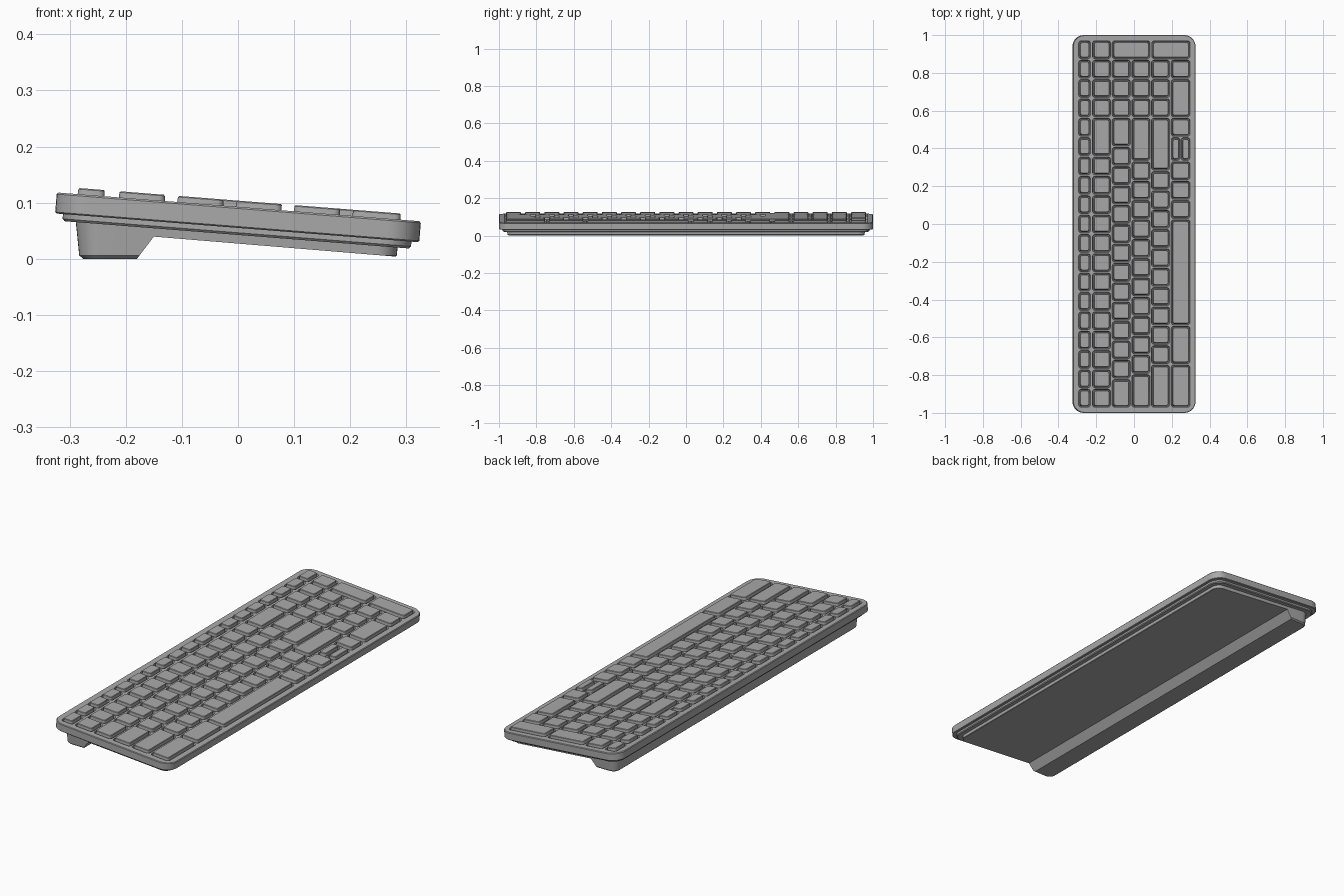
import bpy, bmesh, math
from mathutils import Matrix

if "Cube" in bpy.data.objects:
    bpy.data.objects.remove(bpy.data.objects["Cube"])

grey = bpy.data.materials.new("mid_grey")
grey.diffuse_color = (0.4, 0.4, 0.4, 1)
grey.use_nodes = True
grey.node_tree.nodes["Principled BSDF"].inputs["Base Color"].default_value = grey.diffuse_color

# The upper case slopes down towards +x
TILT = Matrix.Translation((0.0015, 0, 0.0925)) @ Matrix.Rotation(0.079, 4, 'Y')


def loft(bm, cx, cy, hx, hy, r, sections, n=5):
    """Rounded rectangle lofted through (z, inset) sections, capped."""
    rings = []
    for z, inset in sections:
        rr = max(r - inset, 0.003)
        ring = []
        for k, (sx, sy) in enumerate(((1, 1), (-1, 1), (-1, -1), (1, -1))):
            for i in range(n):
                a = math.pi / 2 * (k + i / (n - 1))
                ring.append(bm.verts.new((
                    cx + sx * (hx - inset - rr) + rr * math.cos(a),
                    cy + sy * (hy - inset - rr) + rr * math.sin(a), z)))
        rings.append(ring)
    for lo, hi in zip(rings, rings[1:]):
        for i in range(len(lo)):
            j = (i + 1) % len(lo)
            bm.faces.new((lo[i], lo[j], hi[j], hi[i]))
    bm.faces.new(rings[0][::-1])
    bm.faces.new(rings[-1])


def finish(bm, name, matrix=None):
    if matrix:
        bm.transform(matrix)
    bmesh.ops.recalc_face_normals(bm, faces=bm.faces)
    me = bpy.data.meshes.new(name)
    bm.to_mesh(me)
    bm.free()
    me.materials.append(grey)
    ob = bpy.data.objects.new(name, me)
    bpy.context.collection.objects.link(ob)
    return ob


def activate(ob):
    bpy.ops.object.select_all(action='DESELECT')
    ob.select_set(True)
    bpy.context.view_layer.objects.active = ob


def boolean(ob, cutter, op):
    mod = ob.modifiers.new("cut", 'BOOLEAN')
    mod.operation, mod.solver, mod.object = op, 'EXACT', cutter
    activate(ob)
    bpy.ops.object.modifier_apply(modifier=mod.name)
    bpy.data.objects.remove(cutter)


def smooth(ob):
    activate(ob)
    bpy.ops.object.shade_smooth_by_angle(angle=math.radians(30))


# Key layout: row name, row centre x, row depth, key widths in units from -y
U, Y0 = 1.947 / 19, -0.9735
D = 0.104
rows = [
    ("function_keys", -0.264, 0.070, [1] * 19),
    ("number_keys", -0.1735, D, [1] * 13 + [2, 1, 1, 1, 1]),
    ("upper_letter_keys", -0.069, D, [1.5] + [1] * 12 + [1.5, 1, 1, 1]),
    ("middle_letter_keys", 0.0355, D, [1.75] + [1] * 11 + [2.25, 1, 1, 1]),
    ("lower_letter_keys", 0.1395, D, [2.25] + [1] * 10 + [2.75, 1, 1, 1]),
    ("bottom_keys", 0.246, D + 0.004, [2.25, 2, 5.5, 1, 1, 1, 1.25, 1, 2, 1]),
]
tall = [("tall_pad_key_upper", -0.017, 0.208), ("tall_pad_key_lower", 0.1945, 0.211)]

# Cells: (centre x, centre y, size x, size y) per group of keys
groups = {}
for name, cx, depth, widths in rows:
    y = Y0
    cells = groups.setdefault(name, [])
    for w in widths:
        cy = y + w * U / 2
        if w == 1.25:      # split up and down arrow keys
            cells += [(cx + s * 0.0262, cy, 0.0545, w * U) for s in (-1, 1)]
        else:
            cells.append((cx, cy, depth, w * U))
        y += w * U
for name, cx, depth in tall:
    groups[name] = [(cx, Y0 + 18.5 * U, depth, U)]

# Upper case with a pocket for each key
bm = bmesh.new()
loft(bm, 0, 0, 0.3255, 1.0, 0.06,
     [(-0.0375, 0.003), (-0.035, 0), (-0.003, 0), (0, 0.003)], n=9)
case = finish(bm, "upper_case", TILT)
bm = bmesh.new()
for cells in groups.values():
    for cx, cy, sx, sy in cells:
        loft(bm, cx, cy, sx / 2 - 0.003, sy / 2 - 0.003, 0.014,
             [(-0.016, 0.004), (0.004, 0)], n=4)
pockets = finish(bm, "key_pockets", TILT)
pockets.hide_render = True
boolean(case, pockets, 'DIFFERENCE')
smooth(case)

# Keycaps, slightly tapered
for name, cells in groups.items():
    bm = bmesh.new()
    for cx, cy, sx, sy in cells:
        loft(bm, cx, cy, sx / 2 - 0.0095, sy / 2 - 0.0095, 0.012,
             [(-0.017, 0), (0.009, 0.002), (0.011, 0.004)], n=4)
    smooth(finish(bm, name, TILT))

# Lower case lip
bm = bmesh.new()
loft(bm, 0, 0, 0.3115, 0.982, 0.055,
     [(-0.050, 0.004), (-0.046, 0), (-0.030, 0)], n=9)
smooth(finish(bm, "lower_case", TILT))

# Base with full-length foot: rounded block trimmed by a side profile
bm = bmesh.new()
loft(bm, 0, 0, 0.290, 0.962, 0.045,
     [(0.0, 0.014), (0.006, 0.007), (0.075, 0)], n=9)
base = finish(bm, "base_and_foot")
bm = bmesh.new()
profile = [(-0.31, 0.073), (-0.31, -0.01), (-0.20, -0.01), (-0.18, 0.0),
           (-0.15, 0.0395), (0.31, 0.0015), (0.31, 0.024)]
face = bm.faces.new([bm.verts.new((x, -1.1, z)) for x, z in profile])
ext = bmesh.ops.extrude_face_region(bm, geom=[face])
bmesh.ops.translate(bm, vec=(0, 2.2, 0),
                    verts=[v for v in ext["geom"] if isinstance(v, bmesh.types.BMVert)])
prism = finish(bm, "base_profile")
prism.hide_render = True
boolean(base, prism, 'INTERSECT')
smooth(base)
